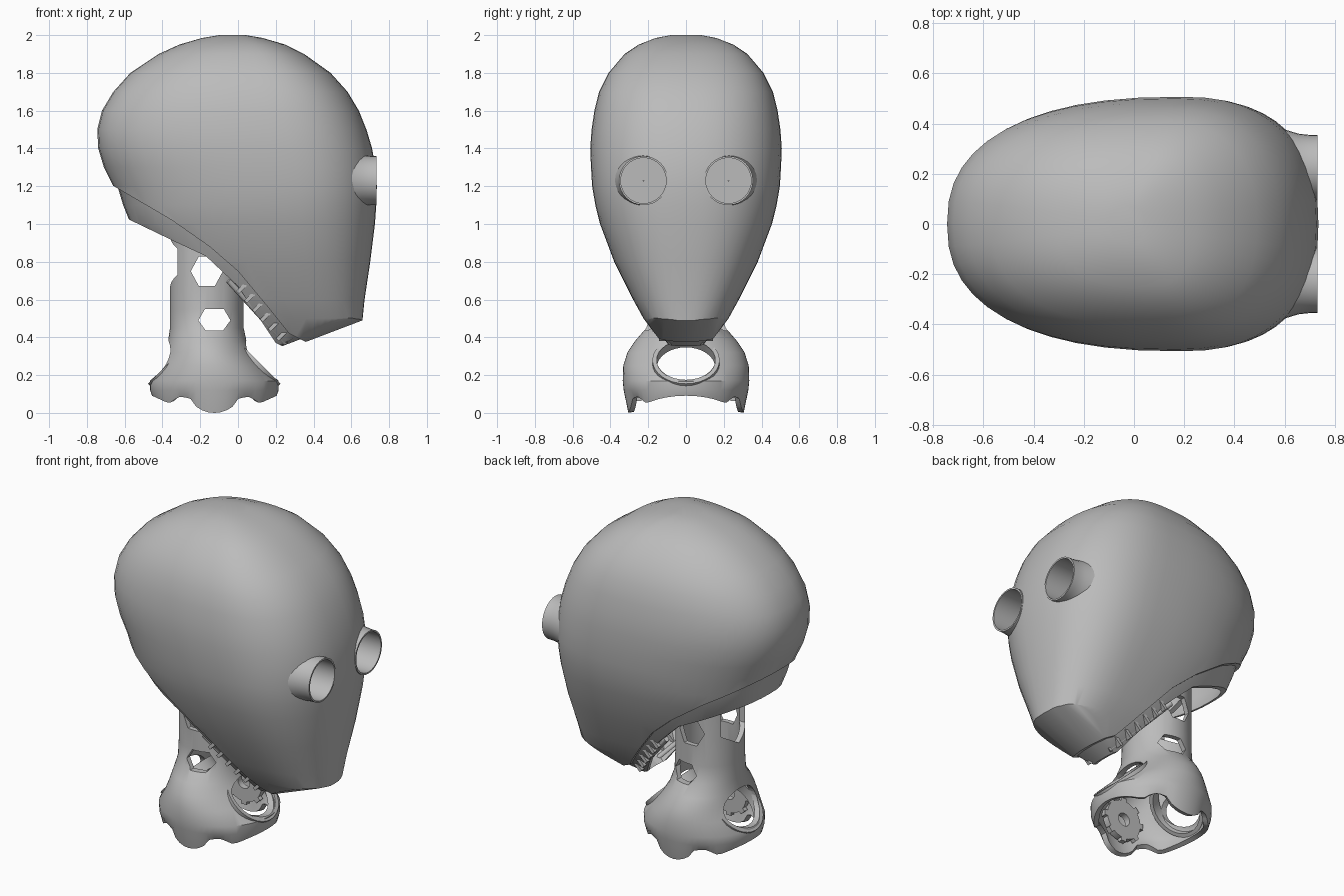
import bpy, bmesh, math
from mathutils import Vector, Matrix

if "Cube" in bpy.data.objects:
    bpy.data.objects.remove(bpy.data.objects["Cube"], do_unlink=True)

grey = bpy.data.materials.new("plain_grey")
grey.use_nodes = True
grey.diffuse_color = (0.5, 0.5, 0.5, 1)
grey.node_tree.nodes["Principled BSDF"].inputs["Base Color"].default_value = (0.5, 0.5, 0.5, 1)

NECK_X = -0.125
# head sections: height, back, front, half width
HEAD = [(0.3, 0, 0.63, 0.06), (0.4, -0.07, 0.65, 0.15), (0.5, -0.17, 0.66, 0.225),
        (0.6, -0.3, 0.67, 0.28), (0.8, -0.45, 0.7, 0.38), (1.0, -0.59, 0.725, 0.455),
        (1.1, -0.63, 0.732, 0.48), (1.2, -0.66, 0.735, 0.497), (1.3, -0.71, 0.727, 0.503),
        (1.4, -0.74, 0.71, 0.507), (1.5, -0.745, 0.68, 0.5), (1.6, -0.72, 0.64, 0.485),
        (1.7, -0.66, 0.58, 0.46), (1.8, -0.57, 0.49, 0.41), (1.9, -0.42, 0.35, 0.325),
        (1.95, -0.31, 0.25, 0.25), (1.985, -0.19, 0.13, 0.16), (2.0, -0.1, 0.04, 0.08)]
# neck sections: height, back, front, half width
NECK = [(0, -0.455, 0.205, 0.305), (0.12, -0.465, 0.215, 0.33), (0.17, -0.465, 0.215, 0.335),
        (0.25, -0.415, 0.14, 0.332), (0.32, -0.385, 0.08, 0.31), (0.38, -0.37, 0.045, 0.27),
        (0.45, -0.36, 0.03, 0.21), (0.55, -0.36, 0.03, 0.195), (1.05, -0.36, 0.03, 0.195)]
# scalloped lower edge of the neck: distance from the middle, height
SCALLOP = [(0, 0), (0.05, 0.005), (0.1, 0.035), (0.13, 0.08), (0.19, 0.085), (0.24, 0.05),
           (0.35, 0.1)]


def finish(name, bm, smooth=True):
    bm.normal_update()
    if bm.calc_volume(signed=True) < 0:
        bmesh.ops.reverse_faces(bm, faces=bm.faces)
    mesh = bpy.data.meshes.new(name)
    bm.to_mesh(mesh)
    bm.free()
    mesh.materials.append(grey)
    ob = bpy.data.objects.new(name, mesh)
    bpy.context.collection.objects.link(ob)
    if smooth:
        shade(ob)
    return ob


def activate(ob):
    bpy.ops.object.select_all(action='DESELECT')
    ob.select_set(True)
    bpy.context.view_layer.objects.active = ob


def shade(ob):
    activate(ob)
    bpy.ops.object.shade_smooth_by_angle(angle=math.radians(35))


def loft(rows, peak, power, inset=0, sides=48):
    """Stack of egg-shaped sections, widest at the given share of the length."""
    bm = bmesh.new()
    rings = []
    for z, back, front, w in rows:
        mid = back + peak * (front - back)
        ring = []
        for i in range(sides):
            a = math.tau * i / sides
            c, s = math.cos(a), math.sin(a)
            reach = (front - mid if c > 0 else mid - back) - inset
            x = mid + reach * math.copysign(abs(c) ** (2 / power), c)
            y = (w - inset) * math.copysign(abs(s) ** (2 / power), s)
            ring.append(bm.verts.new((x, y, z)))
        rings.append(ring)
    for lo, hi in zip(rings, rings[1:]):
        for i in range(sides):
            j = (i + 1) % sides
            bm.faces.new((lo[i], lo[j], hi[j], hi[i]))
    return bm, rings


def prism(outline, axis, lo, hi):
    """Extrude an outline (u, z) along x or y, for use as a cutter."""
    bm = bmesh.new()
    near, far = [[bm.verts.new((t, u, z) if axis == 'x' else (u, t, z)) for u, z in outline]
                 for t in (lo, hi)]
    bm.faces.new(near[::-1])
    bm.faces.new(far)
    n = len(outline)
    for i in range(n):
        j = (i + 1) % n
        bm.faces.new((near[i], near[j], far[j], far[i]))
    ob = finish("cutter", bm, False)
    ob.hide_render = True
    return ob


def ngon(u, z, ru, rz, n, phase=0):
    return [(u + ru * math.cos(math.tau * i / n + phase),
             z + rz * math.sin(math.tau * i / n + phase)) for i in range(n)]


def height(ob):
    done = ob.evaluated_get(bpy.context.evaluated_depsgraph_get())
    zs = [v.co.z for v in done.data.vertices]
    return max(zs) - min(zs) if zs else 0


def shell(ob, thickness, cutters):
    """Hollow the part, then cut its openings with the first solver that holds."""
    activate(ob)
    mod = ob.modifiers.new("wall", 'SOLIDIFY')
    mod.thickness, mod.offset = thickness, -1
    bpy.ops.object.modifier_apply(modifier=mod.name)
    for cutter in cutters:
        before = height(ob)
        mod = ob.modifiers.new("opening", 'BOOLEAN')
        mod.operation, mod.object = 'DIFFERENCE', cutter
        for solver in ('EXACT', 'MANIFOLD', 'FLOAT'):
            mod.solver = solver
            bpy.context.view_layer.update()
            if height(ob) > 0.8 * before:
                bpy.ops.object.modifier_apply(modifier=mod.name)
                break
        else:
            ob.modifiers.remove(mod)
        bpy.data.objects.remove(cutter, do_unlink=True)
    shade(ob)


def turned(name, centre, axis, profile, sides=32):
    """Turn a closed (radius, offset) profile around an axis."""
    bm = bmesh.new()
    turn = Matrix.Translation(centre) @ Vector(axis).to_track_quat('Z', 'Y').to_matrix().to_4x4()
    rings = [[bm.verts.new(turn @ Vector((r * math.cos(math.tau * i / sides),
                                          r * math.sin(math.tau * i / sides), t)))
              for i in range(sides)] for r, t in profile]
    for a, b in zip(rings, rings[1:] + rings[:1]):
        for i in range(sides):
            j = (i + 1) % sides
            bm.faces.new((a[i], a[j], b[j], b[i]))
    return finish(name, bm)


def skull(name, rows, inset, thickness, edge, lift, closed):
    bm, rings = loft(rows, 0.64, 2.4, inset)
    bm.faces.new(rings[0][::-1])
    if closed:
        bm.faces.new(rings[-1])
    # slanted underside of the chin, rounded like a hull
    for y in (0, -0.08, 0.08, -0.16, 0.16):
        geom = bm.verts[:] + bm.edges[:] + bm.faces[:]
        cut = bmesh.ops.bisect_plane(bm, geom=geom, plane_co=(0.37, y, 0.38 + lift + 1.4 * y * y),
                                     plane_no=(0.38, 2.8 * y, -1), clear_outer=True)
        rim = [e for e in cut["geom_cut"] if isinstance(e, bmesh.types.BMEdge)]
        bmesh.ops.holes_fill(bm, edges=rim, sides=0)
    ob = finish(name, bm)
    eyes = [prism(ngon(s * 0.225, 1.23, 0.122, 0.122, 32), 'x', 0.45, 1) for s in (-1, 1)]
    shell(ob, thickness, [prism(edge, 'y', -1, 1)] + eyes)


# Head shell, open underneath, and the liner showing below its rim
skull("head_shell", HEAD, 0, 0.03,
      [(-1, 1.41), (-0.64, 1.19), (-0.35, 1.02), (-0.15, 0.88), (0, 0.75), (0.15, 0.57),
       (0.27, 0.42), (0.37, 0.37), (0.4, 0.1), (-1, 0.1)], 0, True)
skull("head_liner", HEAD[:9], 0.022, 0.02,
      [(-1, 1.22), (-0.59, 1.03), (-0.32, 0.9), (-0.17, 0.83), (0, 0.67), (0.1, 0.52),
       (0.2, 0.37), (0.28, 0.33), (0.3, 0.1), (-1, 0.1)], 0.025, False)

# Eye sockets: flared collar, tube and back plate
for side, s in (("left", 1), ("right", -1)):
    turned(side + "_eye_socket", (0, s * 0.225, 1.23), (1, 0, 0),
           [(0.152, 0.6), (0.135, 0.655), (0.13, 0.7), (0.13, 0.732), (0.12, 0.732),
            (0.12, 0.53), (0.002, 0.53), (0.002, 0.51), (0.13, 0.51), (0.13, 0.6)])


def half_width(x, z):
    for (z0, b0, f0, w0), (z1, b1, f1, w1) in zip(HEAD, HEAD[1:]):
        if z0 <= z <= z1:
            k = (z - z0) / (z1 - z0)
            b, f, w = b0 + k * (b1 - b0), f0 + k * (f1 - f0), w0 + k * (w1 - w0)
            mid = b + 0.64 * (f - b)
            u = min(1, abs(x - mid) / (f - mid if x > mid else mid - b))
            return w * (1 - u ** 2.4) ** (1 / 2.4)
    return 0


# Jaw rails and ribs along the lower rim
for side, s in (("left", 1), ("right", -1)):
    path = bpy.data.curves.new(side + "_jaw_rail", 'CURVE')
    path.dimensions, path.bevel_depth, path.bevel_resolution = '3D', 0.016, 2
    path.use_fill_caps = True
    line = path.splines.new('POLY')
    line.points.add(8)
    for i, p in enumerate(line.points):
        k = i / 8
        x, z = -0.05 + 0.3 * k, 0.7 - 0.33 * k
        p.co = (x, s * max(0.02, half_width(x, z) - 0.04), z, 1)
    path.materials.append(grey)
    bpy.context.collection.objects.link(bpy.data.objects.new(path.name, path))
    for i in range(6):
        x, z = 0.03 + 0.042 * i, 0.67 - 0.05 * i
        bm = bmesh.new()
        bmesh.ops.create_cube(bm, size=1)
        place = (Matrix.Translation((x, s * (half_width(x, z) - 0.035), z))
                 @ Matrix.Rotation(math.radians(45), 4, 'Y')
                 @ Matrix.Diagonal((0.02, 0.035, 0.09, 1)))
        bmesh.ops.transform(bm, matrix=place, verts=bm.verts)
        finish(f"{side}_jaw_rib_{i + 1}", bm)

# Neck: scalloped bulb at the base and a tube with windows rising into the head
bm, rings = loft(NECK, 0.5, 2, 0, 64)
for v in rings[0]:
    u = abs(v.co.x - NECK_X)
    for (u0, z0), (u1, z1) in zip(SCALLOP, SCALLOP[1:]):
        if u0 <= u <= u1:
            v.co.z = z0 + (z1 - z0) * (u - u0) / (u1 - u0)
neck = finish("neck", bm)
shell(neck, 0.03, [
    prism(ngon(-0.165, 0.75, 0.085, 0.09, 6), 'y', -1, 1),
    prism([(-0.17, 0.435), (-0.08, 0.435), (-0.04, 0.49), (-0.075, 0.55),
           (-0.175, 0.55), (-0.21, 0.49)], 'y', -1, 1),
    prism(ngon(0, 0.8, 0.136, 0.14, 6, math.pi / 6), 'x', -1, -0.2),
    prism(ngon(0, 0.28, 0.155, 0.105, 32), 'x', -1, 1)])

# Round collars at the front and back of the neck bulb
for name, s in (("front_collar", 1), ("rear_collar", -1)):
    turned(name, (NECK_X + s * 0.225, 0, 0.28), (s, 0, 1),
           [(0.178, -0.06), (0.178, 0), (0.155, 0), (0.155, -0.06)])

# Toothed discs inside the two side lobes
for side, s in (("left", 1), ("right", -1)):
    at = (NECK_X, s * 0.235, 0.2)
    turned(side + "_pivot_disc", at, (0, s, 0),
           [(0.12, 0), (0.12, 0.04), (0.04, 0.04), (0.04, 0)], 24)
    for i in range(8):
        bm = bmesh.new()
        bmesh.ops.create_cube(bm, size=1)
        place = (Matrix.Translation(at) @ Matrix.Rotation(math.tau * i / 8, 4, 'Y')
                 @ Matrix.Translation((0.12, s * 0.015, 0))
                 @ Matrix.Diagonal((0.035, 0.03, 0.035, 1)))
        bmesh.ops.transform(bm, matrix=place, verts=bm.verts)
        finish(f"{side}_pivot_tooth_{i + 1}", bm)
